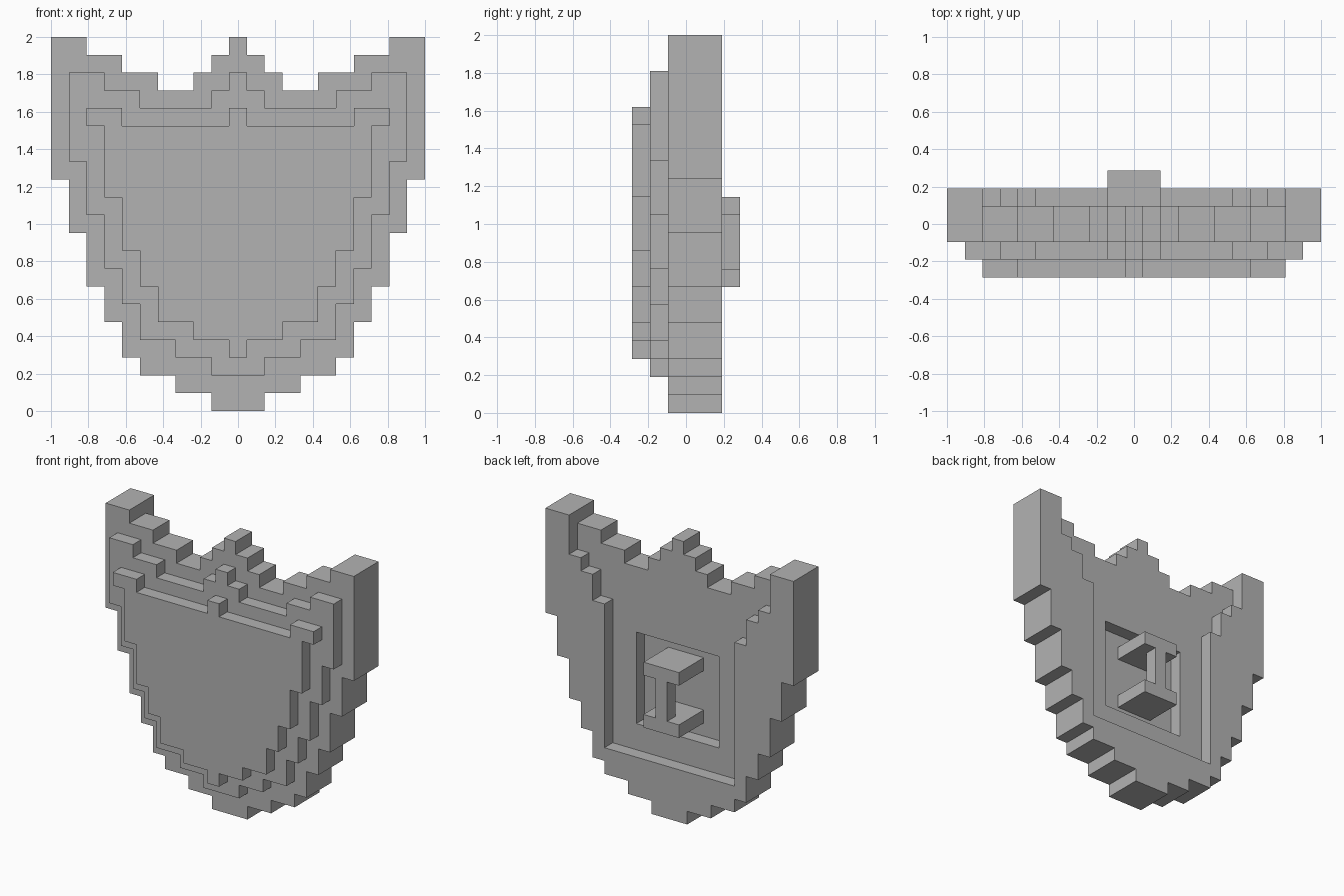
import bpy
import bmesh

UNIT = 2 / 21  # edge of one block

default_cube = bpy.data.objects.get("Cube")
if default_cube:
    bpy.data.objects.remove(default_cube, do_unlink=True)

grey = bpy.data.materials.new("plain grey")
grey.use_nodes = True
grey.diffuse_color = (0.45, 0.45, 0.45, 1)
grey.node_tree.nodes["Principled BSDF"].inputs["Base Color"].default_value = grey.diffuse_color


def stepped_outline(bottom, top):
    """Symmetric stair outline; each step is (half width, height), centre outwards."""
    right = []
    inner = 0
    for width, z in bottom:
        right += [(inner, z), (width, z)]
        inner = width
    for k in reversed(range(len(top))):
        width, z = top[k]
        inner = top[k - 1][0] if k else 0
        right += [(width, z), (inner, z)]
    right = [p for p in right if p[0] > 0]
    return right + [(-x, z) for x, z in reversed(right)]


def box_outline(half_width, low, high):
    return stepped_outline([(half_width, low)], [(half_width, high)])


def extrude_outline(name, outline, front, back):
    """Solid made by sweeping an x-z outline from front to back, in blocks."""
    bm = bmesh.new()
    face = bm.faces.new([bm.verts.new((x * UNIT, front * UNIT, z * UNIT)) for x, z in outline])
    swept = bmesh.ops.extrude_face_region(bm, geom=[face])["geom"]
    verts = [g for g in swept if isinstance(g, bmesh.types.BMVert)]
    bmesh.ops.translate(bm, verts=verts, vec=(0, (back - front) * UNIT, 0))
    bmesh.ops.recalc_face_normals(bm, faces=bm.faces)
    mesh = bpy.data.meshes.new(name)
    bm.to_mesh(mesh)
    bm.free()
    mesh.materials.append(grey)
    obj = bpy.data.objects.new(name, mesh)
    bpy.context.collection.objects.link(obj)
    return obj


def boolean(target, tool, operation):
    """Apply a boolean and discard the tool object."""
    mod = target.modifiers.new(operation.lower(), "BOOLEAN")
    mod.operation = operation
    mod.solver = "EXACT"
    mod.object = tool
    bpy.context.view_layer.objects.active = target
    bpy.ops.object.modifier_apply(modifier=mod.name)
    bpy.data.objects.remove(tool, do_unlink=True)


# Main shield slab
body = extrude_outline("shield_body", stepped_outline(
    [(1.5, 0), (3.5, 1), (5.5, 2), (6.5, 3), (7.5, 5), (8.5, 7), (9.5, 10), (10.5, 13)],
    [(.5, 21), (1.5, 20), (2.5, 19), (4.5, 18), (6.5, 19), (8.5, 20), (10.5, 21)]), -1, 2)

# Raised front panels
extrude_outline("middle_panel", stepped_outline(
    [(1.5, 2), (3.5, 3), (5.5, 4), (6.5, 6), (7.5, 8), (8.5, 11), (9.5, 14)],
    [(.5, 19), (1.5, 18), (5.5, 17), (7.5, 18), (9.5, 19)]), -2, -1)
extrude_outline("front_panel", stepped_outline(
    [(.5, 3), (2.5, 4), (4.5, 5), (5.5, 7), (6.5, 9), (7.5, 12), (8.5, 16)],
    [(.5, 17), (6.5, 16), (8.5, 17)]), -3, -2)

# Open-topped hollow in the back, then the deeper square hand recess
hollow = extrude_outline("back_hollow_cutter", stepped_outline(
    [(5.5, 4), (6.5, 15), (7.5, 17), (8.5, 18)], [(8.5, 23)]), 1, 3)
boolean(body, hollow, "DIFFERENCE")
recess = extrude_outline("hand_recess_cutter", box_outline(3.5, 6, 13), 0, 3)
boolean(body, recess, "DIFFERENCE")

# Handle: two brackets joined by a grip
handle = extrude_outline("handle", box_outline(1.5, 7, 8), 0, 3)
boolean(handle, extrude_outline("upper_bracket", box_outline(1.5, 11, 12), 0, 3), "UNION")
boolean(handle, extrude_outline("grip", box_outline(.5, 8, 11), 2, 3), "UNION")
